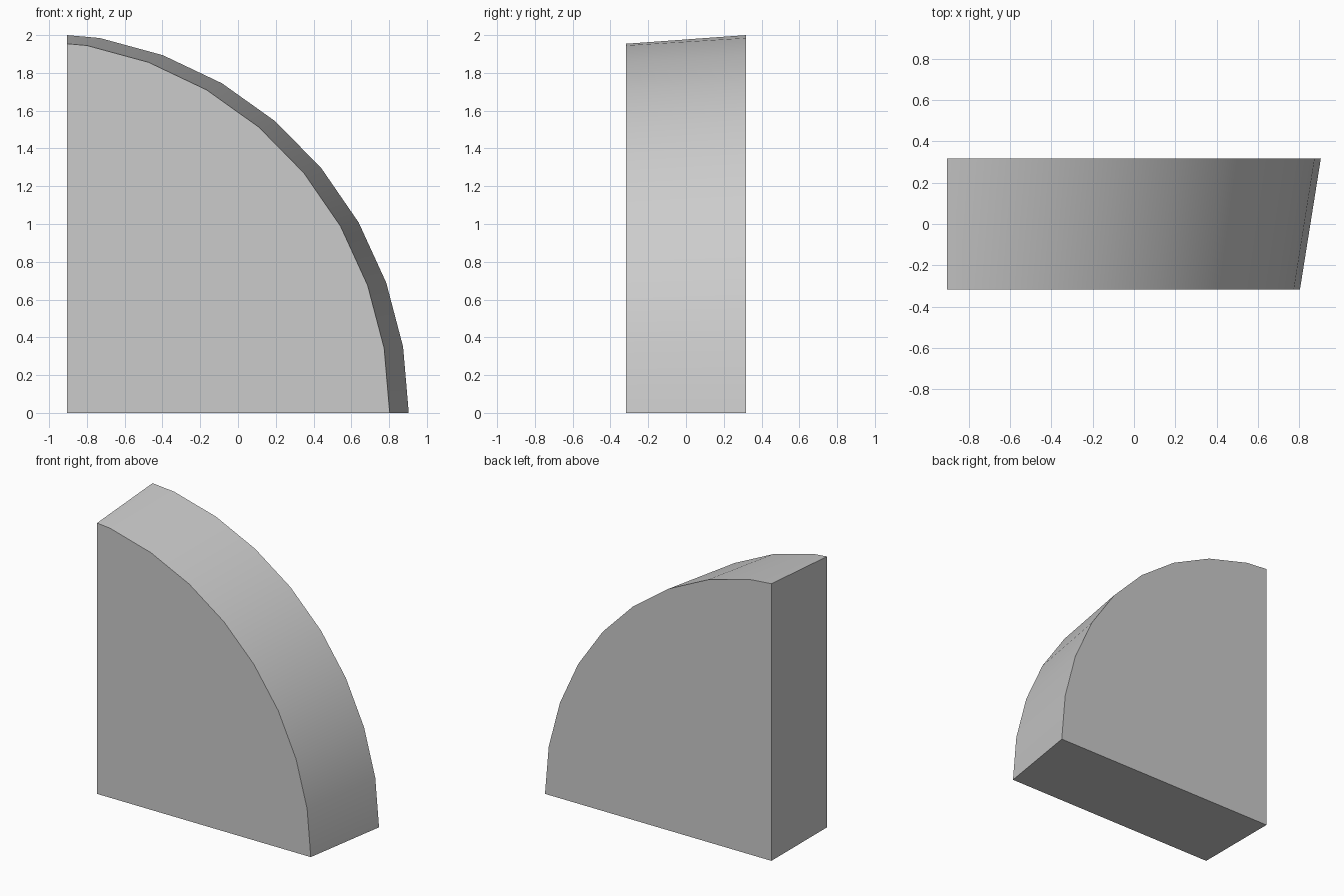
import bpy
import bmesh
from math import sin, cos, radians

cube = bpy.data.objects.get("Cube")
if cube:
    bpy.data.objects.remove(cube)

# Plain grey material
grey = bpy.data.materials.new("plain grey")
grey.use_nodes = True
color = (0.6, 0.6, 0.6, 1)
grey.diffuse_color = color
grey.node_tree.nodes["Principled BSDF"].inputs["Base Color"].default_value = color

LEFT, HALF_DEPTH = -0.904, 0.317


def arc(tip, width, height, y):
    """Faceted quarter arc from the floor up, trimmed at the straight side."""
    pts = []
    for step in range(10):
        a = radians(step * 10)
        pts.append((tip - width * (1 - cos(a)), y, height * sin(a)))
    (x0, _, z0), (x1, _, z1) = pts[-2:]
    t = (LEFT - x0) / (x1 - x0)
    pts[-1] = (LEFT, y, z0 + (z1 - z0) * t)
    return pts + [(LEFT, y, 0)]


# Tapered quarter-round block: front outline lofted to a larger back outline
bm = bmesh.new()
front = [bm.verts.new(p) for p in arc(0.803, 1.94, 1.975, -HALF_DEPTH)]
back = [bm.verts.new(p) for p in arc(0.904, 1.978, 2.015, HALF_DEPTH)]
bm.faces.new(front)
bm.faces.new(back)
count = len(front)
for i in range(count):
    j = (i + 1) % count
    bm.faces.new((front[i], front[j], back[j], back[i]))
bmesh.ops.recalc_face_normals(bm, faces=bm.faces)

mesh = bpy.data.meshes.new("quarter_round_block")
bm.to_mesh(mesh)
bm.free()
mesh.materials.append(grey)
block = bpy.data.objects.new("quarter_round_block", mesh)
bpy.context.collection.objects.link(block)

# Smooth rim, crisp outline edges
bpy.ops.object.select_all(action="DESELECT")
block.select_set(True)
bpy.context.view_layer.objects.active = block
bpy.ops.object.shade_smooth_by_angle(angle=radians(30))
